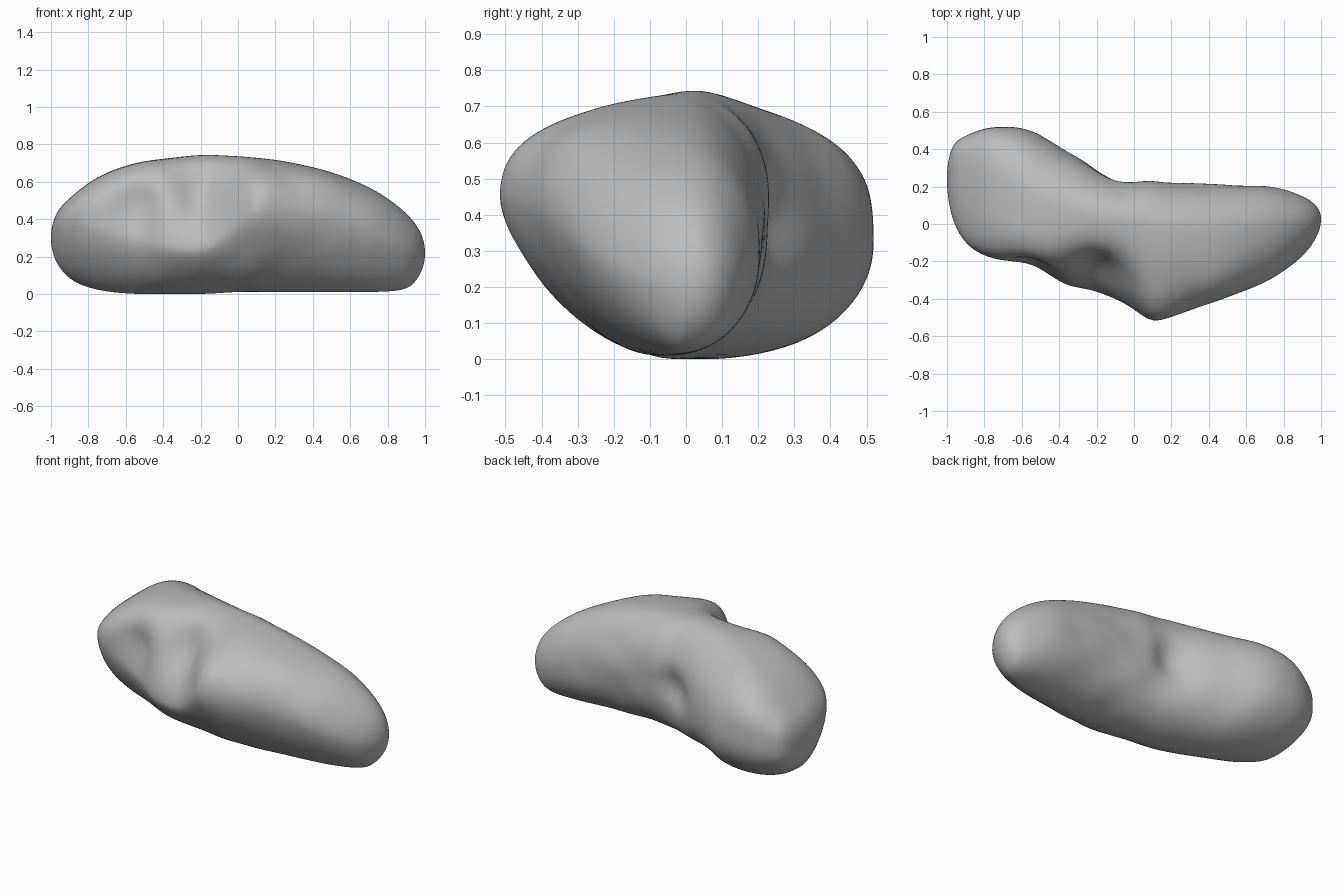
import bpy
import bmesh
import math
from mathutils import Vector, noise

cube = bpy.data.objects.get("Cube")
if cube:
    bpy.data.objects.remove(cube)

# Stone colour
stone = bpy.data.materials.new("grey stone")
stone.use_nodes = True
grey = (0.5, 0.5, 0.5, 1)
stone.diffuse_color = grey
stone.node_tree.nodes["Principled BSDF"].inputs["Base Color"].default_value = grey

# Stations along the body:
# x, front y, back y, bottom z, top z, front ridge z, back ridge z, crown y, front fullness
STATIONS = [
    (-1, .25, .25, .31, .31, .31, .31, .25, 2),
    (-.97, .03, .41, .18, .44, .36, .31, .23, 2.2),
    (-.88, -.12, .48, .08, .54, .41, .33, .2, 2.7),
    (-.74, -.19, .52, .03, .64, .38, .35, .17, 3.2),
    (-.55, -.23, .5, .01, .71, .32, .36, .11, 3.6),
    (-.36, -.33, .39, .01, .74, .27, .38, .06, 3),
    (-.18, -.37, .3, .01, .76, .27, .4, .01, 2.5),
    (0, -.46, .25, .02, .75, .4, .42, -.01, 2.2),
    (.1, -.52, .24, .02, .74, .47, .42, -.02, 2.1),
    (.25, -.48, .22, .02, .72, .46, .4, -.03, 2.1),
    (.5, -.39, .21, .02, .66, .41, .36, -.03, 2.1),
    (.72, -.3, .2, .02, .57, .34, .3, -.01, 2.1),
    (.9, -.17, .15, .04, .44, .26, .25, .01, 2),
    (.97, -.08, .1, .11, .35, .23, .23, .02, 2),
    (1, .03, .03, .23, .23, .23, .23, .03, 2),
]
ANGLES = [math.acos(-s[0]) for s in STATIONS]


def station(angle):
    """Smoothly interpolate the station values, measured round the long axis."""
    last = len(STATIONS) - 1
    i = max(k for k in range(last) if ANGLES[k] <= angle + 1e-6)

    def slope(k, c):
        a, b = max(k - 1, 0), min(k + 1, last)
        return (STATIONS[b][c] - STATIONS[a][c]) / (ANGLES[b] - ANGLES[a])

    h = ANGLES[i + 1] - ANGLES[i]
    t = (angle - ANGLES[i]) / h
    values = []
    for c in range(1, 9):
        p, q = STATIONS[i][c], STATIONS[i + 1][c]
        m, n = slope(i, c) * h, slope(i + 1, c) * h
        values.append(p + m * t + (3 * (q - p) - 2 * m - n) * t ** 2
                      + (2 * (p - q) + m + n) * t ** 3)
    return values


def section_point(x, s, a):
    """Point on a rounded section whose four quarters have their own radii."""
    front, back, low, high, front_z, back_z, crown, full = s
    c, d = math.cos(a), math.sin(a)
    if c < 0:
        # The underside of the front is cut away
        power = full if d > 0 else 1.6
    else:
        # The back of the wide end is boxier on top
        power = 2 + 3 * max(0, -x - .5) if d > 0 else 2.2
    u = abs(c) ** (2 / power)
    v = abs(d) ** (2 / power)
    ridge = front_z + (back_z - front_z) * (c + 1) / 2
    middle = crown - .04 * (back - front) * (1 - d)
    y = middle + u * ((front if c < 0 else back) - middle)
    z = ridge + v * ((high if d > 0 else low) - ridge)
    return Vector((x, y, z))


# Hollows and swellings: centre, radius, push
DENTS = [
    ((-.19, -.26, .58), .19, (.01, .11, -.09)),
    ((-.53, -.24, .48), .13, (.01, .05, 0)),
    ((-.09, .25, .38), .12, (0, -.08, 0)),
    ((.45, -.3, .58), .16, (0, -.01, .02)),
]


def sculpt(p):
    moved = p.copy()
    for centre, radius, push in DENTS:
        d = (p - Vector(centre)).length / radius
        moved += Vector(push) * math.exp(-d * d)
    # Gentle weathering, strongest round the waist
    waist = math.exp(-(p.x / .35) ** 2)
    moved.y += (.004 + .01 * waist) * noise.noise(p * 6)
    return moved


# Asteroid body
RINGS, SIDES = 120, 96
bm = bmesh.new()
rings = []
for r in range(1, RINGS):
    angle = math.pi * r / RINGS
    s = station(angle)
    x = -math.cos(angle)
    rings.append([bm.verts.new(sculpt(section_point(x, s, math.tau * (k + .5) / SIDES)))
                  for k in range(SIDES)])
for one, two in zip(rings, rings[1:]):
    for k in range(SIDES):
        n = (k + 1) % SIDES
        bm.faces.new((one[k], one[n], two[n], two[k]))

# Rounded tips
for ring, s in ((rings[0], STATIONS[0]), (rings[-1], STATIONS[-1])):
    tip = bm.verts.new((s[0], s[1], s[3]))
    for k in range(SIDES):
        bm.faces.new((tip, ring[k], ring[(k + 1) % SIDES]))

for _ in range(5):
    bmesh.ops.smooth_vert(bm, verts=bm.verts, factor=.5,
                          use_axis_x=False, use_axis_y=True, use_axis_z=True)
bmesh.ops.recalc_face_normals(bm, faces=bm.faces)

# Rest on the ground
lowest = min(v.co.z for v in bm.verts)
bmesh.ops.translate(bm, verts=bm.verts, vec=(0, 0, -lowest))

mesh = bpy.data.meshes.new("asteroid_body")
bm.to_mesh(mesh)
bm.free()
mesh.materials.append(stone)
body = bpy.data.objects.new("asteroid_body", mesh)
bpy.context.collection.objects.link(body)
for polygon in mesh.polygons:
    polygon.use_smooth = True
